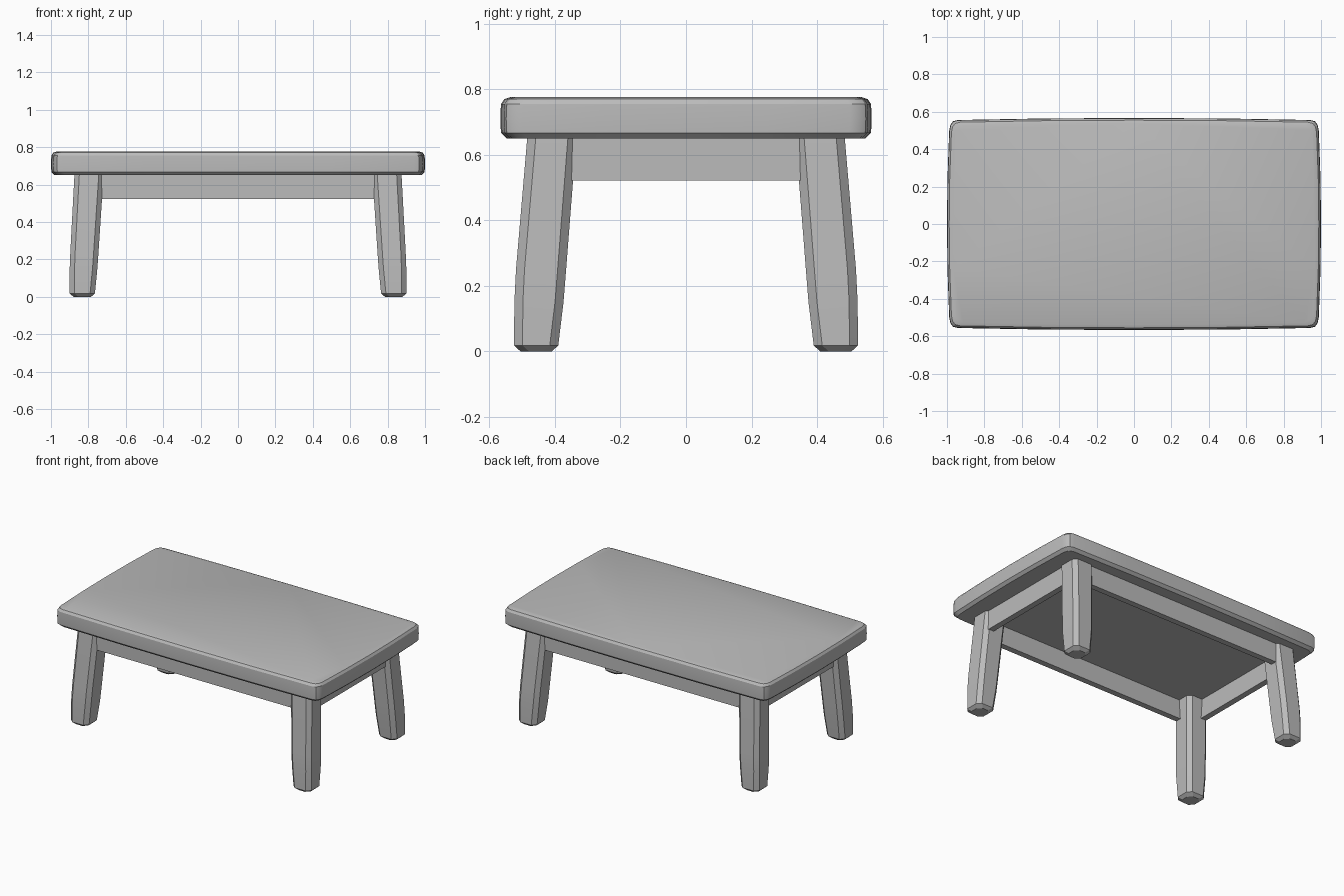
import bpy, bmesh, math

if "Cube" in bpy.data.objects:
    bpy.data.objects.remove(bpy.data.objects["Cube"])

grey = bpy.data.materials.new("plain grey")
grey.use_nodes = True
grey.diffuse_color = (0.5, 0.5, 0.5, 1)
grey.node_tree.nodes["Principled BSDF"].inputs["Base Color"].default_value = (0.5, 0.5, 0.5, 1)


def finish(bm, name, angle):
    bmesh.ops.recalc_face_normals(bm, faces=bm.faces)
    mesh = bpy.data.meshes.new(name)
    bm.to_mesh(mesh)
    bm.free()
    mesh.materials.append(grey)
    obj = bpy.data.objects.new(name, mesh)
    bpy.context.collection.objects.link(obj)
    bpy.ops.object.select_all(action='DESELECT')
    obj.select_set(True)
    bpy.context.view_layer.objects.active = obj
    bpy.ops.object.shade_smooth_by_angle(angle=math.radians(angle))


def loft(name, rings, angle):
    """Skin a stack of matching rings and cap both ends."""
    bm = bmesh.new()
    loops = [[bm.verts.new(p) for p in ring] for ring in rings]
    for low, high in zip(loops, loops[1:]):
        for i in range(len(low)):
            j = (i + 1) % len(low)
            bm.faces.new((low[i], low[j], high[j], high[i]))
    bm.faces.new(loops[0])
    bm.faces.new(loops[-1])
    finish(bm, name, angle)


def chamfered(x0, x1, y0, y1, z, c):
    return [(x0 + c, y0, z), (x1 - c, y0, z), (x1, y0 + c, z), (x1, y1 - c, z),
            (x1 - c, y1, z), (x0 + c, y1, z), (x0, y1 - c, z), (x0, y0 + c, z)]


# Tabletop: gently bowed sides, rounded corners, softened rims
quarter = [(1, 0), (0.997, 0.25), (0.988, 0.5), (0.982, 0.53), (0.968, 0.549),
           (0.94, 0.556), (0.5, 0.564)]


def slab_ring(z, inset):
    first = quarter + [(0, 0.567)]
    half = first + [(-x, y) for x, y in reversed(quarter)]
    outline = half + [(x, -y) for x, y in half[-2:0:-1]]
    return [(x * (1 - inset), y * (1 - inset / 0.567), z) for x, y in outline]


loft("tabletop", [slab_ring(0.65, 0.02), slab_ring(0.667, 0.002), slab_ring(0.71, 0),
                  slab_ring(0.755, 0.002), slab_ring(0.77, 0.012), slab_ring(0.776, 0.03)], 30)

# Splayed legs: height, inner x, outer x, inner y, outer y
leg_profile = [(0.0, 0.785, 0.88, 0.41, 0.505), (0.018, 0.765, 0.9, 0.39, 0.525),
               (0.15, 0.752, 0.9, 0.374, 0.524), (0.25, 0.745, 0.896, 0.366, 0.519),
               (0.66, 0.718, 0.874, 0.334, 0.484)]
for front, sy in (("front", -1), ("back", 1)):
    for side, sx in (("left", 1), ("right", -1)):
        rings = [[(sx * x, sy * y, z) for x, y, z in chamfered(x0, x1, y0, y1, z, 0.026)]
                 for z, x0, x1, y0, y1 in leg_profile]
        loft(f"{front}_{side}_leg", rings, 25)


# Aprons between the legs
def apron(name, cx, cy, w, d):
    box = [[(cx + sx * w / 2, cy + sy * d / 2, z)
            for sx, sy in ((-1, -1), (1, -1), (1, 1), (-1, 1))] for z in (0.522, 0.655)]
    loft(name, box, 30)


for s, end, side in ((-1, "front", "right"), (1, "back", "left")):
    apron(f"{end}_apron", 0, s * 0.45, 1.6, 0.04)
    apron(f"{side}_apron", s * 0.84, 0, 0.04, 0.82)
